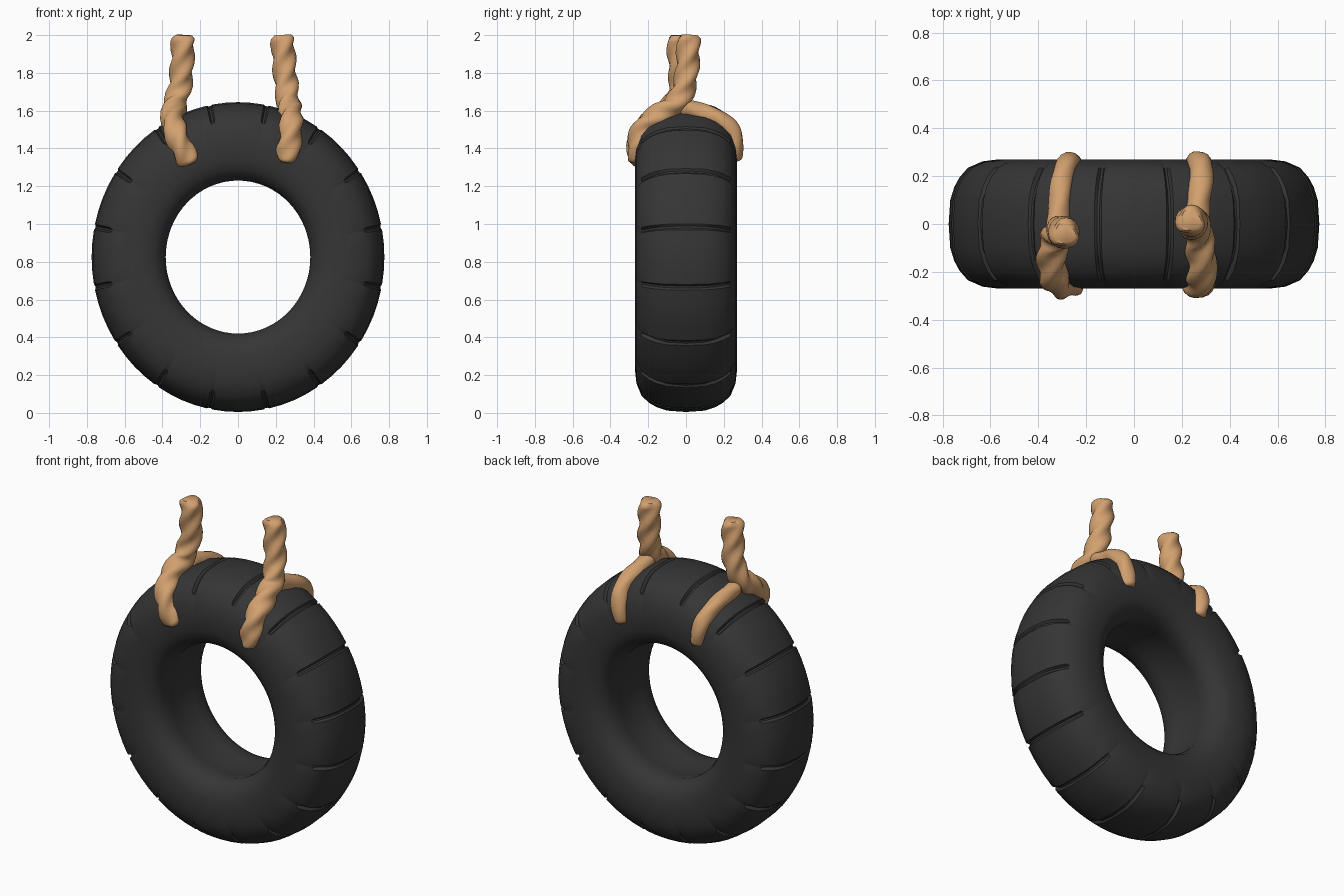
import bpy, bmesh, math
from mathutils import Vector, Quaternion

if "Cube" in bpy.data.objects:
    bpy.data.objects.remove(bpy.data.objects["Cube"])


def material(name, color):
    m = bpy.data.materials.new(name)
    m.diffuse_color = (*color, 1)
    m.use_nodes = True
    m.node_tree.nodes["Principled BSDF"].inputs["Base Color"].default_value = m.diffuse_color
    return m


RUBBER = material("dark_rubber", (0.036, 0.036, 0.036))
FIBRE = material("tan_rope", (0.65, 0.355, 0.16))


def finish(name, bm, mat, angle):
    bmesh.ops.recalc_face_normals(bm, faces=bm.faces)
    me = bpy.data.meshes.new(name)
    bm.to_mesh(me)
    bm.free()
    me.materials.append(mat)
    ob = bpy.data.objects.new(name, me)
    bpy.context.collection.objects.link(ob)
    bpy.ops.object.select_all(action='DESELECT')
    ob.select_set(True)
    bpy.context.view_layer.objects.active = ob
    bpy.ops.object.shade_smooth_by_angle(angle=math.radians(angle))
    return ob


def bridge(bm, rings, closed):
    n = len(rings[0])
    pairs = list(zip(rings, rings[1:] + rings[:1])) if closed else list(zip(rings, rings[1:]))
    for a, b in pairs:
        for j in range(n):
            k = (j + 1) % n
            bm.faces.new((a[j], a[k], b[k], b[j]))


# Tyre: half section as (radius, y, groove depth), mirrored and revolved
half = [(0.82, 0, 0.006), (0.813, 0.1, 0.01), (0.795, 0.155, 0.018), (0.772, 0.195, 0.028),
        (0.735, 0.235, 0.02), (0.67, 0.262, 0), (0.6, 0.27, 0), (0.52, 0.267, 0),
        (0.465, 0.25, 0), (0.425, 0.215, 0), (0.405, 0.165, 0), (0.41, 0.1, 0), (0.425, 0, 0)]
section = half + [(r, -y, d) for r, y, d in half[-2:0:-1]]
bm = bmesh.new()
rings = []
for i in range(16):
    mid = 11.25 + 22.5 * i
    for off, cut in ((-1.1, 0), (-0.4, 1), (0.4, 1), (1.1, 0), (6.4, 0), (11.25, 0), (16.1, 0)):
        a = math.radians(mid + off)
        rings.append([bm.verts.new(((r - cut * d) * math.cos(a) * 0.945, y,
                                    0.825 + (r - cut * d) * math.sin(a)))
                      for r, y, d in section])
bridge(bm, rings, True)
finish("tyre", bm, RUBBER, 35)


def smooth_path(pts, steps):
    """Catmull-Rom curve through the points."""
    p = [Vector(q) for q in pts]
    p = [2 * p[0] - p[1]] + p + [2 * p[-1] - p[-2]]
    out = []
    for a, b, c, d in zip(p, p[1:], p[2:], p[3:]):
        for s in range(steps):
            t = s / steps
            out.append(0.5 * (2 * b + (c - a) * t + (2 * a - 5 * b + 4 * c - d) * t * t
                              + (3 * b - a - 3 * c + d) * t ** 3))
    return out + [p[-2]]


def rope(name, pts, radius, lobe, pitch, sides=18):
    """Sweep a three-strand section that turns once per pitch, with rounded ends."""
    path = smooth_path(pts, 8)
    total = sum((b - a).length for a, b in zip(path, path[1:]))
    bm = bmesh.new()
    rings, dist = [], 0
    tangent = (path[1] - path[0]).normalized()
    side = tangent.orthogonal().normalized()
    for i, c in enumerate(path):
        t = (path[min(i + 1, len(path) - 1)] - path[max(i - 1, 0)]).normalized()
        side = (tangent.rotation_difference(t) @ side).normalized()
        tangent = t
        if i:
            dist += (c - path[i - 1]).length
        e = min(dist, total - dist) / 0.03
        r = radius * (1 if e > 1 else 0.72 + 0.28 * math.sqrt(max(0, e * (2 - e))))
        ring = []
        for j in range(sides):
            a = math.tau * j / sides
            wave = lobe * math.cos(3 * (a - math.tau * dist / pitch))
            ring.append(bm.verts.new(c + Quaternion(t, a) @ side * r * (1 + wave)))
        rings.append(ring)
    bridge(bm, rings, False)
    bm.faces.new(rings[0])
    bm.faces.new(rings[-1])
    return finish(name, bm, FIBRE, 50)


# Hanging ropes: from the cut top down over the front sidewall
rope("left_hanging_rope",
     [(-0.29, -0.04, 2.0), (-0.295, -0.035, 1.87), (-0.305, -0.03, 1.74), (-0.33, -0.06, 1.64),
      (-0.345, -0.14, 1.575), (-0.335, -0.22, 1.5), (-0.3, -0.25, 1.41), (-0.255, -0.24, 1.32)],
     0.06, 0.13, 0.42)
rope("right_hanging_rope",
     [(0.235, 0.015, 2.0), (0.243, 0.01, 1.87), (0.255, -0.005, 1.74), (0.268, -0.05, 1.64),
      (0.28, -0.13, 1.585), (0.282, -0.22, 1.51), (0.27, -0.25, 1.42), (0.255, -0.24, 1.33)],
     0.06, 0.13, 0.42)

# Back loops: from the knot over the tread and down the rear sidewall
rope("left_back_loop",
     [(-0.325, -0.03, 1.6), (-0.312, 0.08, 1.575), (-0.305, 0.17, 1.545), (-0.285, 0.235, 1.49),
      (-0.27, 0.255, 1.42), (-0.255, 0.245, 1.34)],
     0.046, 0.04, 0.5)
rope("right_back_loop",
     [(0.262, -0.02, 1.62), (0.268, 0.08, 1.59), (0.28, 0.17, 1.555), (0.28, 0.235, 1.5),
      (0.27, 0.255, 1.42), (0.255, 0.245, 1.34)],
     0.05, 0.04, 0.5)
